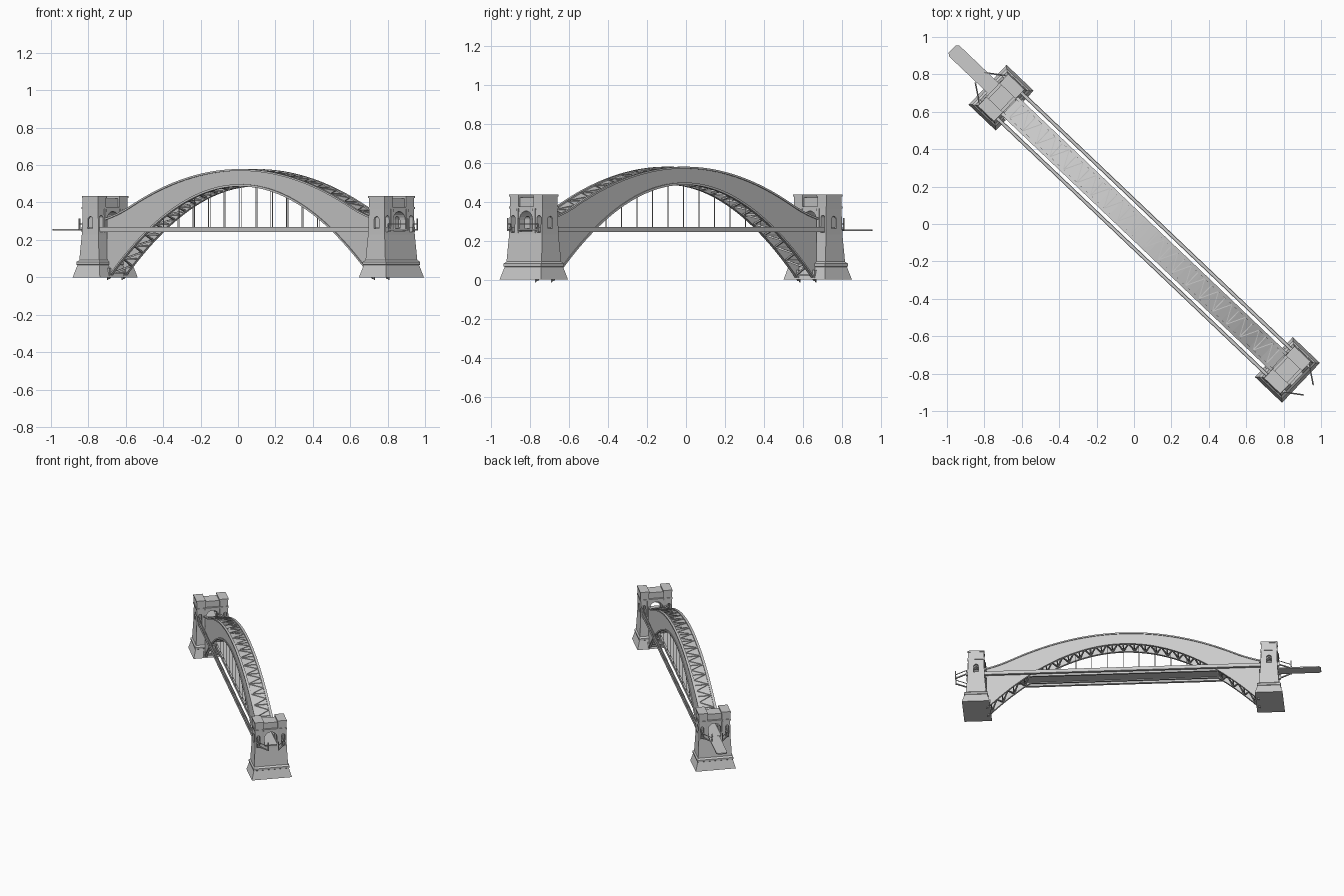
import bpy, bmesh, math
from mathutils import Matrix, Vector

cube = bpy.data.objects.get("Cube")
if cube:
    bpy.data.objects.remove(cube)

# One flat grey for the whole bridge
grey = bpy.data.materials.new("stone_grey")
grey.use_nodes = True
grey.diffuse_color = (0.6, 0.6, 0.6, 1)
grey.node_tree.nodes["Principled BSDF"].inputs["Base Color"].default_value = (0.6, 0.6, 0.6, 1)

# The span is modelled along x, then turned onto its diagonal
PLACE = Matrix.Translation((0.055, -0.0525, 0)) @ Matrix.Rotation(math.radians(-43.56), 4, 'Z')
HALF_SPAN = 1.056
DECK = 0.255


def finish(name, bm):
    bmesh.ops.recalc_face_normals(bm, faces=bm.faces)
    mesh = bpy.data.meshes.new(name)
    bm.to_mesh(mesh)
    bm.free()
    mesh.materials.append(grey)
    obj = bpy.data.objects.new(name, mesh)
    bpy.context.collection.objects.link(obj)
    obj.matrix_world = PLACE
    return obj


def loft(bm, rings):
    """Join rings of equal point count and cap both ends."""
    loops = [[bm.verts.new(p) for p in ring] for ring in rings]
    n = len(loops[0])
    for a, b in zip(loops, loops[1:]):
        for i in range(n):
            j = (i + 1) % n
            bm.faces.new((a[i], a[j], b[j], b[i]))
    bm.faces.new(loops[0])
    bm.faces.new(loops[-1])


def box(bm, lo, hi):
    loft(bm, [[(lo[0], lo[1], z), (hi[0], lo[1], z), (hi[0], hi[1], z), (lo[0], hi[1], z)]
              for z in (lo[2], hi[2])])


def bar(bm, p, q, w):
    """Square bar between two points."""
    p, q = Vector(p), Vector(q)
    d = (q - p).normalized()
    side = d.cross(Vector((0, 1, 0)) if abs(d.y) < 0.8 else Vector((0, 0, 1))).normalized() * w / 2
    up = d.cross(side).normalized() * w / 2
    loft(bm, [[e + side + up, e + side - up, e - side - up, e - side + up] for e in (p, q)])


def top_z(u):
    return 0.575 - 0.3 * u * u + 0.9 * max(0, abs(u) - 0.8) ** 2


def low_z(u):
    return 0.49 - 0.52 * u * u


def sweep(bm, v0, v1, lower, upper, end):
    """Band running along the arch between two height curves."""
    us = [end * (i / 24 - 1) for i in range(49)]
    loft(bm, [[(u, v0, lower(u)), (u, v1, lower(u)), (u, v1, upper(u)), (u, v0, upper(u))]
              for u in us])


# Arch: side plates with flanges, and a skin across the top
bm = bmesh.new()
for s in (-1, 1):
    sweep(bm, s * 0.053, s * 0.060, low_z, top_z, 0.985)
finish("arch_side_plates", bm)

bm = bmesh.new()
for s in (-1, 1):
    sweep(bm, s * 0.048, s * 0.066, lambda u: top_z(u) - 0.006, lambda u: top_z(u) + 0.004, 1.0)
    sweep(bm, s * 0.048, s * 0.066, lambda u: low_z(u) - 0.004, lambda u: low_z(u) + 0.008, 0.975)
finish("arch_flanges", bm)

bm = bmesh.new()
sweep(bm, -0.054, 0.054, lambda u: top_z(u) - 0.010, lambda u: top_z(u) - 0.004, 0.99)
finish("arch_top_skin", bm)


# Bracing: rungs and zigzags on top and across the underside
def bracing(name, curve, end, count, w, lift):
    bm = bmesh.new()
    step = 2 * end / count
    for i in range(count + 1):
        u = -end + i * step
        bar(bm, (u, -0.053, curve(u) + lift), (u, 0.053, curve(u) + lift), w)
        if i < count:
            m, n = u + step / 2, u + step
            bar(bm, (u, -0.05, curve(u) + lift), (m, 0.05, curve(m) + lift), w)
            bar(bm, (m, 0.05, curve(m) + lift), (n, -0.05, curve(n) + lift), w)
    finish(name, bm)


bracing("top_bracing", top_z, 0.95, 19, 0.005, -0.003)
bracing("bottom_bracing", low_z, 0.95, 24, 0.009, 0.003)

# Hangers from the arch to the deck
bm = bmesh.new()
for i in range(-5, 6):
    u = i * 0.115
    for v in (-0.054, 0.054):
        bar(bm, (u, v, DECK), (u, v, low_z(u) + 0.004), 0.003)
finish("hangers", bm)

# Deck with edge beams, and an approach road at one end
bm = bmesh.new()
box(bm, (-1.13, -0.044, DECK - 0.006), (1.13, 0.044, DECK + 0.004))
for s in (-1, 1):
    box(bm, (-0.99, s * 0.050 - 0.007, DECK - 0.012), (0.99, s * 0.050 + 0.007, DECK + 0.013))
finish("deck", bm)

bm = bmesh.new()
outline = [(-1.12, -0.04), (-1.41, -0.04), (-1.425, -0.028), (-1.425, 0.028), (-1.41, 0.04), (-1.12, 0.04)]
loft(bm, [[(x, y + 0.008, z) for x, y in outline] for z in (DECK - 0.006, DECK + 0.003)])
finish("approach_road", bm)

# Walkways pass through the towers, then turn in to the deck
bm = bmesh.new()
for s in (-1, 1):
    box(bm, (-1.13, s * 0.094 - 0.008, DECK - 0.012), (1.13, s * 0.094 + 0.008, DECK - 0.004))
    for e in (-0.008, 0.008):
        box(bm, (-1.13, s * 0.094 + e - 0.002, DECK - 0.012), (1.13, s * 0.094 + e + 0.002, DECK + 0.014))
    for t in (-1, 1):
        bar(bm, (t * 1.125, s * 0.098, DECK), (t * 1.21, s * 0.038, DECK), 0.008)
        bar(bm, (t * 1.125, s * 0.098, DECK + 0.03), (t * 1.21, s * 0.038, DECK + 0.03), 0.004)
        bar(bm, (t * 1.21, s * 0.038, DECK - 0.006), (t * 1.21, s * 0.038, DECK + 0.06), 0.007)
        bar(bm, (t * 1.125, s * 0.098, DECK), (t * 1.125, s * 0.098, DECK + 0.03), 0.005)
finish("walkways", bm)


# Towers
def rect(cu, cv, hu, hv, z):
    return [(cu - hu, cv - hv, z), (cu + hu, cv - hv, z), (cu + hu, cv + hv, z), (cu - hu, cv + hv, z)]


def arch_cutter(name, cu, cv, half, z0, z1, through_u):
    """Round-headed prism that cuts an opening."""
    spring = z1 - half
    shape = [(-half, z0), (half, z0)]
    shape += [(half * math.cos(a), spring + half * math.sin(a)) for a in
              [math.pi * i / 10 for i in range(11)]]
    bm = bmesh.new()
    loft(bm, [[(cu + d, cv + a, z) if through_u else (cu + a, cv + d, z) for a, z in shape]
              for d in (-0.2, 0.2)])
    obj = finish(name, bm)
    obj.hide_render = True
    obj.hide_viewport = True
    return obj


for side, c in (("left", HALF_SPAN), ("right", -HALF_SPAN)):
    bm = bmesh.new()
    profile = [(0, 0.100, 0.147), (0.065, 0.082, 0.129), (0.068, 0.086, 0.133), (0.082, 0.086, 0.133),
               (0.092, 0.073, 0.124), (0.23, 0.061, 0.117), (0.365, 0.057, 0.114)]
    loft(bm, [rect(c, 0, hu, hv, z) for z, hu, hv in profile])
    body = finish(side + "_tower_body", bm)
    cutters = [arch_cutter(side + "_roadway_cutter", c, 0, 0.046, DECK - 0.008, 0.352, True),
               arch_cutter(side + "_side_window_cutter", c, 0, 0.018, DECK + 0.006, 0.325, False)]
    for v in (-0.092, 0.092):
        cutters.append(arch_cutter(side + "_walkway_cutter", c, v, 0.0135, DECK - 0.013, 0.330, True))
    for cutter in cutters:
        mod = body.modifiers.new("opening", 'BOOLEAN')
        mod.operation = 'DIFFERENCE'
        mod.solver = 'EXACT'
        mod.object = cutter

    # Cornice, raised end blocks and the lower middle parapet
    bm = bmesh.new()
    loft(bm, [rect(c, 0, 0.061, 0.118, z) for z in (0.364, 0.376)])
    loft(bm, [rect(c, 0, 0.046, 0.075, z) for z in (0.375, 0.422)])
    for s in (-1, 1):
        loft(bm, [rect(c, s * 0.084, 0.057, 0.031, z) for z in (0.375, 0.426)])
        loft(bm, [rect(c, s * 0.084, 0.060, 0.034, z) for z in (0.425, 0.436)])
        # Corner pilasters that frame the roadway opening
        for t in (-1, 1):
            loft(bm, [rect(c + t * 0.057, s * 0.060, 0.006, 0.008, z) for z in (0.24, 0.365)])
    finish(side + "_tower_top", bm)

    # Bearings at the foot of the arch
    bm = bmesh.new()
    t = math.copysign(1, c)
    for s in (-1, 1):
        box(bm, (t * 0.99 - 0.035, s * 0.057 - 0.016, 0.008), (t * 0.99 + 0.035, s * 0.057 + 0.016, 0.05))
    finish(side + "_arch_bearings", bm)
